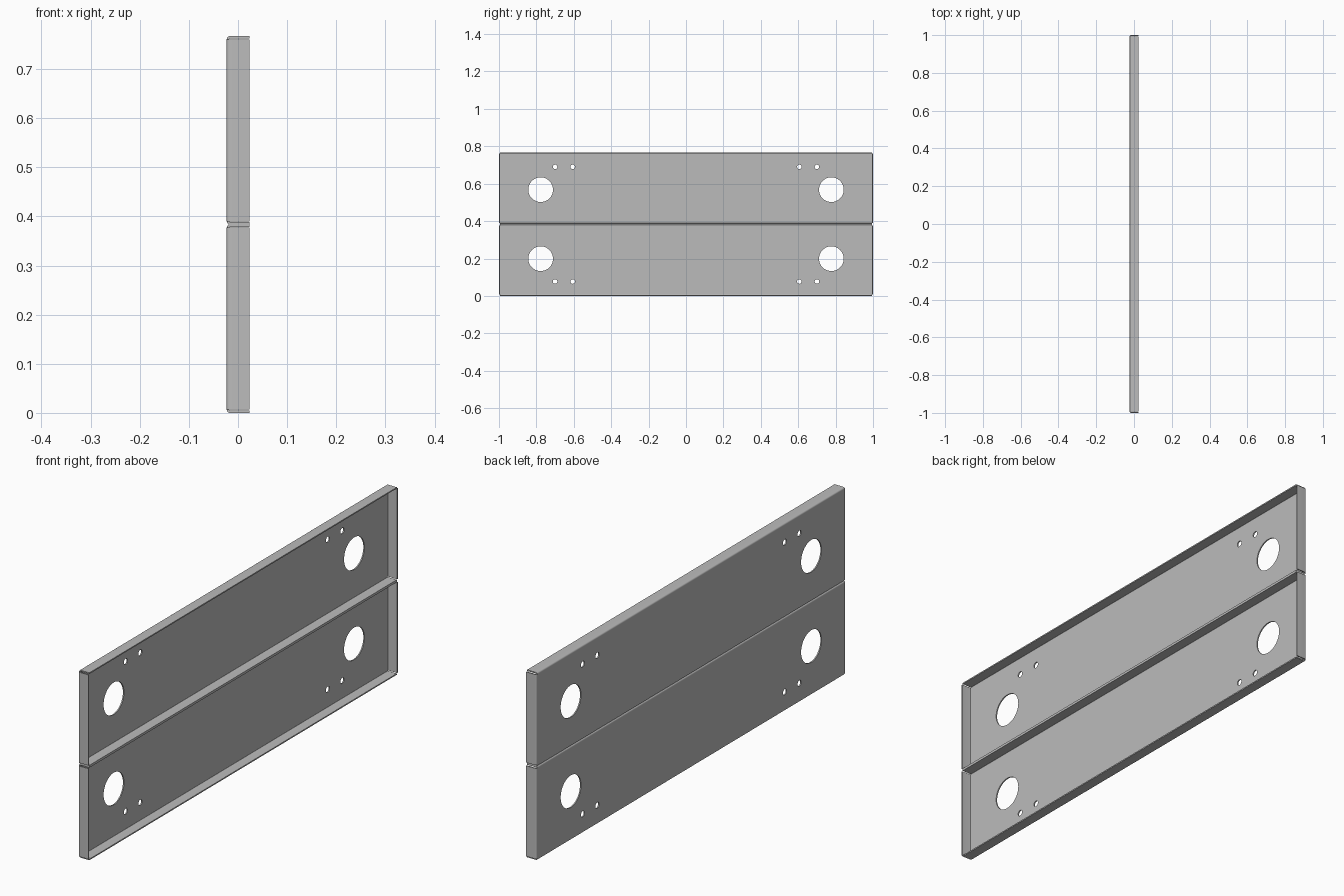
import bpy, bmesh
from math import sin, cos, pi
from mathutils import Matrix, Vector

if "Cube" in bpy.data.objects:
    bpy.data.objects.remove(bpy.data.objects["Cube"], do_unlink=True)

X = 0.023          # half depth
HEIGHT = 0.767     # both trays together
H = HEIGHT / 2     # one tray
T = 0.005          # sheet thickness
R = 0.0065         # outer bend radius

steel = bpy.data.materials.new("sheet_grey")
steel.use_nodes = True
grey = (0.5, 0.5, 0.5, 1)
steel.diffuse_color = grey
steel.node_tree.nodes["Principled BSDF"].inputs["Base Color"].default_value = grey


def make_object(name, bm):
    bmesh.ops.recalc_face_normals(bm, faces=bm.faces)
    mesh = bpy.data.meshes.new(name)
    bm.to_mesh(mesh)
    bm.free()
    mesh.materials.append(steel)
    obj = bpy.data.objects.new(name, mesh)
    bpy.context.collection.objects.link(obj)
    return obj


def flange(name, edge, outward, along, length):
    """Bent lip: cross-section swept along one edge of the tray."""
    angles = [i * pi / 12 for i in range(7)]
    bend = lambda r: [(R - r * cos(a), r * sin(a) - R) for a in angles]
    section = bend(R) + [(2 * X, 0), (2 * X, -T)] + bend(R - T)[::-1]
    bm = bmesh.new()
    start = Vector(edge) - along * length / 2
    verts = [bm.verts.new(start + Vector((u, 0, 0)) + outward * v) for u, v in section]
    face = bm.faces.new(verts)
    swept = bmesh.ops.extrude_face_region(bm, geom=[face])["geom"]
    moved = [g for g in swept if isinstance(g, bmesh.types.BMVert)]
    bmesh.ops.translate(bm, verts=moved, vec=along * length)
    return make_object(name, bm)


def panel(name, z0, holes):
    """Flat web of the tray with round holes cut through it."""
    bm = bmesh.new()
    bmesh.ops.create_cube(bm, size=1, matrix=Matrix.Translation((-X + T / 2, 0, z0 + H / 2))
                          @ Matrix.Diagonal((T, 2 - 2 * R, H - 2 * R, 1)))
    web = make_object(name, bm)
    bm = bmesh.new()
    for y, z, r in holes:
        for side in (-1, 1):
            bmesh.ops.create_cone(bm, cap_ends=True, segments=48, radius1=r, radius2=r, depth=0.1,
                                  matrix=Matrix.Translation((-X, side * y, z))
                                  @ Matrix.Rotation(pi / 2, 4, "Y"))
    cutter = make_object(name + "_hole_cutter", bm)
    cutter.hide_render = True
    cutter.hide_viewport = True
    cut = web.modifiers.new("holes", "BOOLEAN")
    cut.object = cutter
    cut.solver = "EXACT"
    bpy.context.view_layer.update()
    baked = bpy.data.meshes.new_from_object(web.evaluated_get(bpy.context.evaluated_depsgraph_get()))
    web.modifiers.clear()
    web.data = baked
    bpy.data.objects.remove(cutter, do_unlink=True)
    return web


Y, Z = Vector((0, 1, 0)), Vector((0, 0, 1))
for tray, z0, big_z, small_z in (("lower", 0, 0.199, 0.077), ("upper", H, 0.568, 0.69)):
    mid = z0 + H / 2
    parts = [
        panel(tray + "_panel", z0, [(0.777, big_z, 0.066), (0.7, small_z, 0.012), (0.606, small_z, 0.012)]),
        flange(tray + "_top_lip", (-X, 0, z0 + H), Z, Y, 2 - 2 * R),
        flange(tray + "_bottom_lip", (-X, 0, z0), -Z, Y, 2 - 2 * R),
        flange(tray + "_front_lip", (-X, -1, mid), -Y, Z, H - 2 * R),
        flange(tray + "_back_lip", (-X, 1, mid), Y, Z, H - 2 * R),
    ]
    # smooth the bends and hole walls, keep the folds crisp
    bpy.ops.object.select_all(action="DESELECT")
    for part in parts:
        part.select_set(True)
    bpy.context.view_layer.objects.active = parts[0]
    bpy.ops.object.shade_smooth_by_angle(angle=pi / 6)
